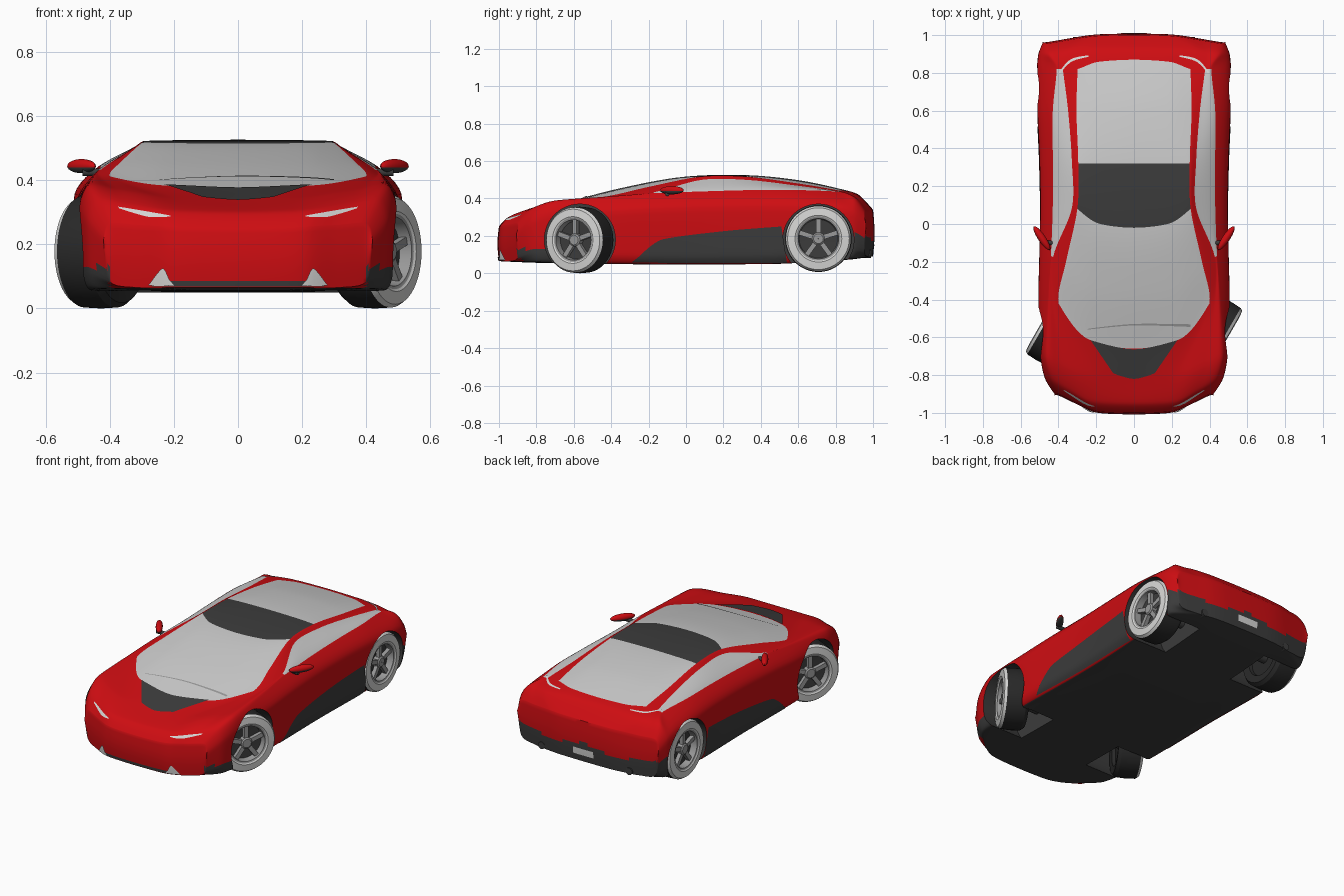
import bpy, bmesh, math
from math import sin, cos, pi, radians
from mathutils import Vector, Matrix
from mathutils.bvhtree import BVHTree

if "Cube" in bpy.data.objects:
    bpy.data.objects.remove(bpy.data.objects["Cube"])


def material(name, r, g, b):
    m = bpy.data.materials.new(name)
    m.use_nodes = True
    m.diffuse_color = (r, g, b, 1)
    m.node_tree.nodes["Principled BSDF"].inputs["Base Color"].default_value = (r, g, b, 1)
    return m


MATS = [material("red_paint", .62, .004, .006), material("pale_glass", .6, .6, .6),
        material("dark_trim", .045, .045, .045), material("tyre_black", .022, .022, .022),
        material("pale_sidewall", .68, .68, .67), material("rim_grey", .32, .32, .32)]
RED, GLASS, DARK, TYRE, PALE, GREY = range(len(MATS))


def add_object(name, bm, smooth=35):
    mesh = bpy.data.meshes.new(name)
    bm.to_mesh(mesh)
    for m in MATS:
        mesh.materials.append(m)
    ob = bpy.data.objects.new(name, mesh)
    bpy.context.collection.objects.link(ob)
    if smooth:
        smooth_object(ob, smooth)
    return ob


def activate(ob):
    bpy.ops.object.select_all(action='DESELECT')
    ob.select_set(True)
    bpy.context.view_layer.objects.active = ob


def smooth_object(ob, angle):
    activate(ob)
    bpy.ops.object.shade_smooth_by_angle(angle=radians(angle))


def spline(pts, n, before=None, after=None):
    """Smooth curve through the points, without overshoot at uneven spacing."""
    ext = [before or pts[0]] + list(pts) + [after or pts[-1]]
    tangents = []
    for a, b, c in zip(ext, ext[1:], ext[2:]):
        d, e = (b - a).length, (c - b).length
        tangents.append((c - a) * (min(d, e) / max(d + e, 1e-6)))
    out = []
    for i in range(len(pts) - 1):
        for k in range(n):
            t = k / n
            h = t * t * (3 - 2 * t)
            out.append(pts[i] * (1 - h) + pts[i + 1] * h + tangents[i] * (t * (1 - t) ** 2)
                       - tangents[i + 1] * (t * t * (1 - t)))
    return out + [pts[-1]]


# Body stations: centre y z, rail x y z, belt x y z, half width, window frame drop
STATIONS = [
    (-1.0, .25, .22, -.985, .255, .40, -.90, .265, .42, .5),
    (-.95, .30, .25, -.93, .31, .44, -.82, .34, .47, .5),
    (-.82, .335, .30, -.78, .36, .465, -.70, .385, .495, .5),
    (-.66, .375, .40, -.42, .412, .455, -.40, .408, .505, .5),
    (-.35, .455, .36, -.20, .462, .44, -.17, .428, .5, .85),
    (-.02, .515, .30, .08, .517, .43, .10, .438, .495, .22),
    (.32, .525, .295, .32, .517, .43, .36, .445, .5, .25),
    (.62, .495, .305, .60, .48, .43, .60, .445, .51, .35),
    (.87, .44, .30, .82, .442, .41, .82, .435, .51, .7),
    (.93, .415, .32, .92, .41, .455, .90, .40, .505, .5),
    (1.0, .34, .25, .99, .34, .46, .955, .33, .485, .5)]


def section(s, end):
    yc, zc, xr, yr, zr, xb, yb, zb, xw, f = s
    low = .05 + (.04 if yc > 0 else .015) * yc ** 4
    rail, belt = Vector((xr, yr, zr)), Vector((xb, yb, zb))
    frame = rail.lerp(belt, f)
    mid = Vector((xr * .65, yc + (yr - yc) * .25, zc + (zr - zc) * .3))
    centre, waist = Vector((0, yc, zc)), Vector((xw, yb, zb * .8))
    sill = Vector((xb if end else xw * .985, yb, low + (.02 if end else .05)))
    corner = Vector((frame.x if end else xw * .93, frame.y if end else yb, low))
    floor = [Vector((p.x, p.y, low)) for p in (rail, mid, centre)]
    return [centre, mid, rail, frame, belt, waist, sill, corner] + floor


NU, NV, LEVELS = 6, 8, 12
cage = [section(s, i in (0, len(STATIONS) - 1)) for i, s in enumerate(STATIONS)]
columns = [spline(c, NV) for c in zip(*cage)]
flip = Vector((-1, 1, 1))


def body_colour(c, strip, row):
    if c.y > .87 and c.z < .19 + .015 * cos(c.x * 14):
        return DARK
    if strip >= 7 or (c.y < -.72 and abs(c.x) > .4 and c.z < .13):
        return DARK
    if strip < 2 and 3 <= row < 8:
        return DARK if row == 5 else GLASS
    return GLASS if strip == 3 and 4 <= row < 8 else RED


# Body shell: lofted rings with glass and roof along the ring lines
bm = bmesh.new()
rings = []
for pts in zip(*columns):
    half = spline(pts, NU, pts[1] * flip, pts[-2] * flip)
    full = half + [p * flip for p in half[-2:0:-1]]
    rings.append([bm.verts.new(p) for p in full])
size = len(rings[0])
N = size // 2
for r, (a, b) in enumerate(zip(rings, rings[1:])):
    for i in range(size):
        j = (i + 1) % size
        f = bm.faces.new((a[i], a[j], b[j], b[i]))
        f.material_index = body_colour(f.calc_center_median(), min(i, size - 1 - i) // NU, r // NV)

# Nose and tail faces, bulging slightly outward
for ring, out in ((rings[0], -.008), (rings[-1], .008)):
    cols = []
    for a in range(-N // 2, N // 2 + 1):
        t, b = ring[a % size], ring[(N - a) % size]
        inner = [t if t is b else bm.verts.new(t.co.lerp(b.co, k / LEVELS) + Vector((0, out * sin(pi * k / LEVELS), 0)))
                 for k in range(1, LEVELS)]
        cols.append([t] + inner + [b])
    for c, d in zip(cols, cols[1:]):
        for k in range(LEVELS):
            vs = list(dict.fromkeys((c[k], d[k], d[k + 1], c[k + 1])))
            if len(vs) > 2:
                f = bm.faces.new(vs)
                f.material_index = body_colour(f.calc_center_median(), 5, 0)
bmesh.ops.recalc_face_normals(bm, faces=bm.faces)
surface = BVHTree.FromBMesh(bm)
body = add_object("body_shell", bm, None)

# Wheel wells cut through the body
WHEELS = [("front", -.5675, -30), ("rear", .708, 0)]
for end, y, steer in WHEELS:
    for side in (-1, 1):
        bm = bmesh.new()
        bmesh.ops.create_cone(bm, cap_ends=True, segments=48, radius1=.19, radius2=.19, depth=.4,
                              matrix=Matrix.Translation((side * .44, y, .18)) @ Matrix.Rotation(pi / 2, 4, 'Y'))
        for f in bm.faces:
            f.material_index = DARK
        cutter = add_object("well_cutter", bm, None)
        cutter.hide_render = True
        mod = body.modifiers.new("well", 'BOOLEAN')
        mod.object, mod.operation, mod.solver = cutter, 'DIFFERENCE', 'EXACT'
        activate(body)
        bpy.ops.object.modifier_apply(modifier=mod.name)
        bpy.data.objects.remove(cutter)
smooth_object(body, 35)

# Thin trim plates laid on the body from one direction
VIEWS = {"top": (lambda p: Vector((p.x, p.y, 2)), Vector((0, 0, -1))),
         "front": (lambda p: Vector((p.x, -2, p.y)), Vector((0, 1, 0))),
         "back": (lambda p: Vector((p.x, 2, p.y)), Vector((0, -1, 0))),
         "side": (lambda p: Vector((2, p.x, p.y)), Vector((-1, 0, 0)))}


def plate(name, view, colour, edge_a, edge_b, both=False, lift=.004):
    origin, ray = VIEWS[view]
    a, b = [spline([Vector((*p, 0)) for p in e], 8) for e in (edge_a, edge_b)]
    for side in ((1, -1) if both else (1,)):
        bm = bmesh.new()
        grid = []
        for p, q in zip(a, b):
            line = []
            for k in range(9):
                start = origin(p.lerp(q, k / 8))
                hit = surface.ray_cast(start, ray)
                if hit[0] is None:
                    hit = surface.find_nearest(start + ray * 1.5)
                co = hit[0] - ray * lift
                co.x *= side
                line.append(bm.verts.new(co))
            grid.append(line)
        for c, d in zip(grid, grid[1:]):
            for k in range(8):
                bm.faces.new((c[k], d[k], d[k + 1], c[k + 1])).material_index = colour
        bmesh.ops.recalc_face_normals(bm, faces=bm.faces)
        if sum((f.normal.dot(ray) * (side if view == "side" else 1)) for f in bm.faces) > 0:
            bmesh.ops.reverse_faces(bm, faces=bm.faces)
        add_object(name + ("" if not both else "_left" if side > 0 else "_right"), bm)


plate("hood_vent", "top", DARK, [(-.11, -.79), (0, -.82), (.11, -.79)], [(-.23, -.615), (0, -.664), (.23, -.615)])
plate("wiper", "top", GREY, [(-.25, -.56), (0, -.537), (.3, -.545)], [(-.24, -.554), (0, -.529), (.3, -.531)])
plate("headlamp", "front", PALE, [(.21, .287), (.28, .286), (.37, .312)], [(.21, .29), (.29, .304), (.375, .318)], True)
plate("fog_lamp", "front", PALE, [(.2, .072), (.24, .07), (.28, .072)], [(.215, .09), (.235, .125), (.27, .085)], True, .008)
plate("front_lip", "front", DARK, [(-.27, .069), (0, .069), (.27, .069)], [(-.25, .086), (0, .086), (.25, .086)])
plate("side_skirt", "side", DARK, [(-.29, .058), (0, .055), (.3, .055), (.54, .055)],
      [(-.25, .09), (-.13, .18), (.2, .225), (.51, .25)], True)
plate("number_plate", "back", PALE, [(-.07, .13), (.07, .13)], [(-.07, .17), (.07, .17)])
plate("tail_lamp", "top", PALE, [(.24, .885), (.33, .86), (.39, .80)], [(.24, .893), (.335, .872), (.4, .80)], True)


# Wheel: lathed tyre and dish, with five spokes and a hub
def lathe(bm, profile, colours, n=48):
    loops = [[bm.verts.new((x, r * cos(2 * pi * k / n), r * sin(2 * pi * k / n))) for k in range(n)] for r, x in profile]
    for a, b, colour in zip(loops, loops[1:], colours):
        for k in range(n):
            j = (k + 1) % n
            bm.faces.new((a[k], b[k], b[j], a[j])).material_index = colour


bm = bmesh.new()
lathe(bm, [(.01, -.05), (.11, -.05), (.115, -.07), (.16, -.075), (.175, -.055), (.178, 0), (.175, .058), (.165, .073),
           (.125, .077), (.118, .072), (.108, .07), (.103, .03), (.03, .025), (.001, .025)],
      [TYRE] * 6 + [PALE] * 3 + [GREY] * 2 + [DARK] * 2)
lathe(bm, [(.034, .025), (.034, .058), (.026, .064), (.001, .064)], [GREY] * 3, 24)
for k in range(5):
    place = Matrix.Rotation(2 * pi * k / 5, 4, 'X') @ Matrix.Translation((.045, 0, .066)) @ Matrix.Diagonal((.024, .026, .085, 1))
    made = bmesh.ops.create_cube(bm, size=1, matrix=place)
    for f in {f for v in made["verts"] for f in v.link_faces}:
        f.material_index = GREY
bmesh.ops.recalc_face_normals(bm, faces=bm.faces)
wheel = add_object("wheel_pattern", bm, 30)
for end, y, steer in WHEELS:
    for side, label in ((1, "left"), (-1, "right")):
        ob = bpy.data.objects.new(f"{end}_{label}_wheel", wheel.data)
        bpy.context.collection.objects.link(ob)
        ob.location = (side * .427, y, .178 if end == "front" else .185)
        ob.rotation_euler.z = radians(steer + (0 if side > 0 else 180))
bpy.data.objects.remove(wheel)


def rod(name, place, turn, radius, depth):
    bm = bmesh.new()
    bmesh.ops.create_cone(bm, cap_ends=True, segments=20, radius1=radius, radius2=radius, depth=depth,
                          matrix=Matrix.Translation(place) @ Matrix.Rotation(pi / 2, 4, turn))
    for f in bm.faces:
        f.material_index = DARK
    add_object(name, bm)


# Axles, exhaust pipes and door mirrors
for end, y, steer in WHEELS:
    rod(end + "_axle", (0, y, .18), 'Y', .03, .76)
for side, label in ((1, "left"), (-1, "right")):
    rod(label + "_exhaust", (side * .3, .955, .105), 'X', .022, .07)
    rod(label + "_mirror_arm", (side * .455, -.1, .425), 'Y', .012, .06)
    bm = bmesh.new()
    bmesh.ops.create_uvsphere(bm, u_segments=24, v_segments=14, radius=1, matrix=Matrix.Translation((side * .488, -.075, .444))
                              @ Matrix.Rotation(side * radians(56), 4, 'Z') @ Matrix.Diagonal((.075, .02, .022, 1)))
    for f in bm.faces:
        f.material_index = DARK if f.calc_center_median().z < .437 else RED
    add_object(label + "_mirror", bm)
